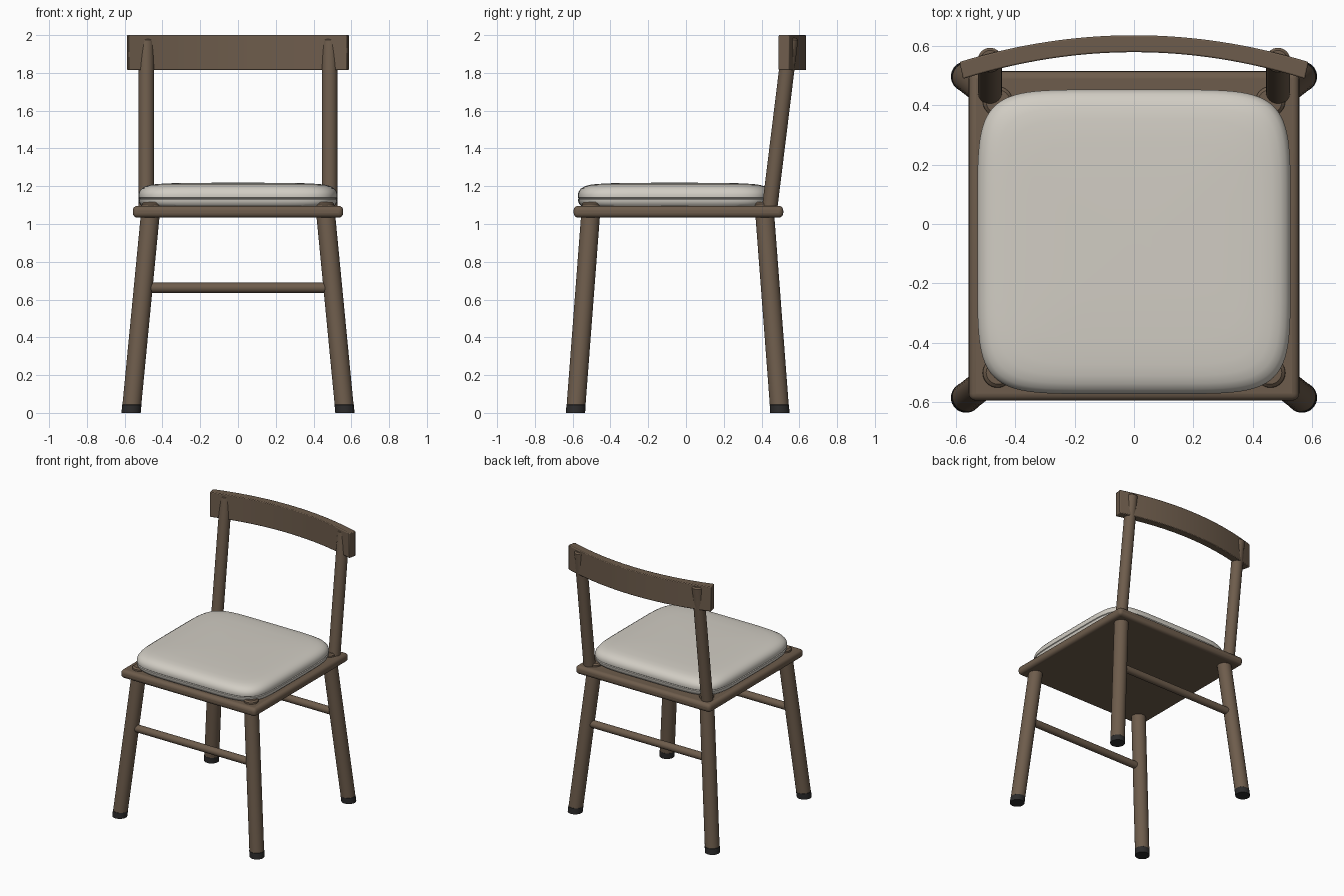
import bpy
import bmesh
from math import cos, sin, pi, copysign

old = bpy.data.objects.get("Cube")
if old:
    bpy.data.objects.remove(old, do_unlink=True)


def material(name, rgb):
    mat = bpy.data.materials.new(name)
    mat.use_nodes = True
    mat.diffuse_color = (*rgb, 1)
    mat.node_tree.nodes["Principled BSDF"].inputs["Base Color"].default_value = (*rgb, 1)
    return mat


wood = material("brown wood", (0.155, 0.108, 0.072))
fabric = material("cream fabric", (0.64, 0.61, 0.55))
rubber = material("black rubber", (0.025, 0.024, 0.024))


def finish(name, bm, mat, bevel=0, segments=3):
    bmesh.ops.recalc_face_normals(bm, faces=bm.faces)
    mesh = bpy.data.meshes.new(name)
    bm.to_mesh(mesh)
    bm.free()
    mesh.materials.append(mat)
    obj = bpy.data.objects.new(name, mesh)
    bpy.context.collection.objects.link(obj)
    if bevel:
        mod = obj.modifiers.new("soft edges", "BEVEL")
        mod.width, mod.segments = bevel, segments
        mod.limit_method, mod.angle_limit = "ANGLE", 0.7
    bpy.ops.object.select_all(action="DESELECT")
    obj.select_set(True)
    bpy.context.view_layer.objects.active = obj
    bpy.ops.object.shade_smooth_by_angle(angle=0.7)
    return obj


def loft(name, rings, mat, **kw):
    """Skin a closed solid through rings of equal point count."""
    bm = bmesh.new()
    loops = [[bm.verts.new(p) for p in ring] for ring in rings]
    n = len(loops[0])
    for a, b in zip(loops, loops[1:]):
        for i in range(n):
            j = (i + 1) % n
            bm.faces.new((a[i], a[j], b[j], b[i]))
    bm.faces.new(loops[0][::-1])
    bm.faces.new(loops[-1])
    return finish(name, bm, mat, **kw)


def pole(name, start, end, radius, mat, tip=0.01, sides=32):
    """Leaning round pole with level ends and a chamfered top."""
    def ring(z, r):
        t = (z - start[2]) / (end[2] - start[2])
        cx, cy = (start[k] + (end[k] - start[k]) * t for k in (0, 1))
        angles = [2 * pi * i / sides for i in range(sides)]
        return [(cx + r * cos(a), cy + r * sin(a), z) for a in angles]
    levels = [(start[2], radius), (end[2] - tip, radius), (end[2], radius - tip)]
    return loft(name, [ring(z, r) for z, r in levels], mat)


# Legs with rubber feet, splayed outward and poking through the seat board
LEG_TOP = 1.117
for side, s in (("left", 1), ("right", -1)):
    for place, foot_y, top_y in (("front", -0.585, -0.5), ("back", 0.497, 0.412)):
        foot = (s * 0.566, foot_y)
        top = (s * 0.458, top_y)
        t = 0.042 / LEG_TOP
        joint = [f + (h - f) * t for f, h in zip(foot, top)]
        pole(f"{place}_{side}_leg", (*joint, 0.042), (*top, LEG_TOP), 0.05, wood)
        pole(f"{place}_{side}_foot", (*foot, 0), (*joint, 0.047), 0.051, rubber, 0.004)
    # Backrest post
    pole(f"{side}_back_post", (s * 0.485, 0.44, 1.06), (s * 0.485, 0.554, 1.985),
         0.041, wood)

# Stretchers joining the left and right legs
for place, y in (("front", -0.535), ("back", 0.447)):
    ends = [[(x, y + 0.027 * cos(a), 0.662 + 0.027 * sin(a))
             for a in [2 * pi * i / 24 for i in range(24)]] for x in (-0.5, 0.5)]
    loft(f"{place}_stretcher", ends, wood)

# Seat board
corners = [(-0.557, -0.595), (0.557, -0.595), (0.557, 0.515), (-0.557, 0.515)]
loft("seat_board", [[(x, y, z) for x, y in corners] for z in (1.034, 1.096)],
     wood, bevel=0.024, segments=4)


# Cushion: rounded square rings with a stitched seam groove
def cushion_ring(z, inset, n=96):
    ring = []
    for i in range(n):
        a = 2 * pi * i / n
        c, s = cos(a), sin(a)
        ring.append((copysign(abs(c) ** (1 / 3), c) * (0.528 - inset),
                     copysign(abs(s) ** (1 / 3), s) * (0.513 - inset) - 0.06, z))
    return ring


profile = [(1.094, 0.02), (1.105, 0.008), (1.12, 0.002), (1.131, 0.001),
           (1.135, 0.006), (1.139, 0.001), (1.155, 0), (1.172, 0.005),
           (1.187, 0.016), (1.199, 0.035), (1.207, 0.062), (1.212, 0.1),
           (1.216, 0.18), (1.218, 0.32), (1.219, 0.5)]
loft("cushion", [cushion_ring(z, inset) for z, inset in profile], fabric)

# Curved top rail
STEPS = 32
sections = []
for i in range(STEPS + 1):
    u = 2 * i / STEPS - 1
    dip = 0.09 * u * u
    front, back = (0.576 * u, 0.579 - dip), (0.588 * u, 0.636 - dip)
    sections.append([(*front, 1.815), (*back, 1.815), (*back, 2), (*front, 2)])
loft("top_rail", sections, wood, bevel=0.005, segments=2)
